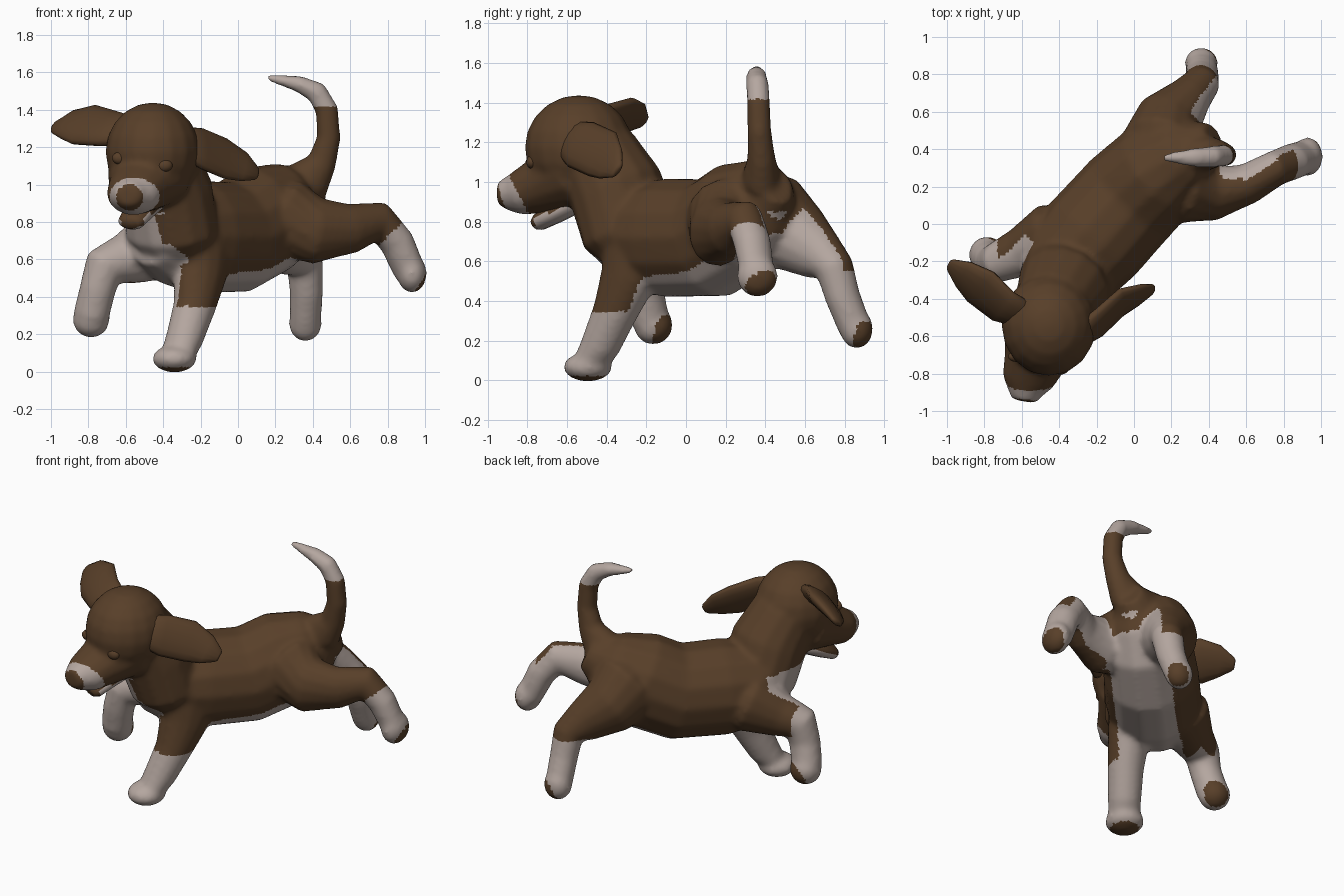
import bpy, bmesh, math
from mathutils import Vector

SIDE = Vector((0.707, -0.707, 0))      # the puppy's left
BACK = Vector((0.707, 0.707, 0))       # towards its tail


def material(name, rgb):
    m = bpy.data.materials.new(name)
    m.diffuse_color = (*rgb, 1)
    return m


BROWN = material("brown fur", (0.098, 0.050, 0.022))
WHITE = material("pale fur", (0.46, 0.385, 0.35))


def tube(bm, pts, ref=SIDE, n=14):
    """Loft elliptical rings (x, y, z, half width along ref, half height) with rounded ends."""
    c = [Vector(p[:3]) for p in pts]
    rings = []
    for i, p in enumerate(pts):
        t = (c[min(i + 1, len(c) - 1)] - c[max(i - 1, 0)]).normalized()
        rings.append((c[i], t, p[3], p[4]))
    (a, ta, wa, ha), (b, tb, wb, hb) = rings[0], rings[-1]
    rings.insert(0, (a - ta * min(wa, ha) * 0.6, ta, wa * 0.65, ha * 0.65))
    rings.append((b + tb * min(wb, hb) * 0.6, tb, wb * 0.65, hb * 0.65))
    loops = []
    for o, t, w, h in rings:
        u = (ref - t * ref.dot(t)).normalized()
        v = t.cross(u)
        loops.append([bm.verts.new(o + u * w * math.cos(k * math.tau / n) + v * h * math.sin(k * math.tau / n))
                      for k in range(n)])
    for p, q in zip(loops, loops[1:]):
        for k in range(n):
            bm.faces.new((p[k], p[(k + 1) % n], q[(k + 1) % n], q[k]))
    bm.faces.new(loops[0][::-1])
    bm.faces.new(loops[-1])


def ball(bm, centre, radii):
    vs = bmesh.ops.create_uvsphere(bm, u_segments=16, v_segments=10, radius=1)["verts"]
    for v in vs:
        v.co = Vector(centre) + Vector([a * r for a, r in zip(v.co, radii)])


def finish(bm, name):
    bmesh.ops.recalc_face_normals(bm, faces=bm.faces)
    me = bpy.data.meshes.new(name)
    bm.to_mesh(me)
    bm.free()
    for m in (BROWN, WHITE):
        me.materials.append(m)
    ob = bpy.data.objects.new(name, me)
    bpy.context.collection.objects.link(ob)
    me.polygons.foreach_set("use_smooth", [True] * len(me.polygons))
    return ob


def fuse(ob, voxel=0.016, smooth=10):
    """Merge overlapping volumes into one skin."""
    r = ob.modifiers.new("fuse", 'REMESH')
    r.mode, r.voxel_size, r.use_smooth_shade = 'VOXEL', voxel, True
    s = ob.modifiers.new("soften", 'SMOOTH')
    s.factor, s.iterations = 0.5, smooth
    me = bpy.data.meshes.new_from_object(ob.evaluated_get(bpy.context.evaluated_depsgraph_get()))
    ob.modifiers.clear()
    ob.data = me
    me.materials.clear()
    for m in (BROWN, WHITE):
        me.materials.append(m)


bm = bmesh.new()
# torso and neck
tube(bm, [(-0.37, -0.25, 0.73, .27, .26), (-0.22, -0.08, 0.72, .30, .305), (-0.02, 0.14, 0.72, .295, .305),
          (0.15, 0.30, 0.82, .28, .305), (0.30, 0.40, 0.92, .2, .22), (0.36, 0.43, 0.95, .13, .15)])
tube(bm, [(-0.43, -0.45, 1.14, .22, .21), (-0.38, -0.355, 0.97, .25, .24), (-0.35, -0.28, 0.74, .27, .23)])
# head and muzzle
ball(bm, (-0.455, -0.54, 1.175), (.255, .275, .265))
tube(bm, [(-0.475, -0.57, 1.05, .235, .19), (-0.53, -0.73, 0.985, .17, .145),
          (-0.57, -0.84, 0.945, .14, .115), (-0.58, -0.895, 0.945, .1, .09)], Vector((1, -0.3, 0)))
# front legs
tube(bm, [(-0.21, -0.22, 0.74, .18, .22), (-0.20, -0.29, 0.52, .13, .155), (-0.235, -0.36, 0.34, .112, .115),
          (-0.285, -0.43, 0.18, .104, .10), (-0.33, -0.49, 0.07, .10, .075)])
tube(bm, [(-0.43, -0.07, 0.68, .19, .2), (-0.6, -0.15, 0.60, .135, .14), (-0.72, -0.2, 0.555, .11, .118),
          (-0.75, -0.205, 0.44, .098, .098), (-0.785, -0.18, 0.3, .1, .095)])
# back legs
tube(bm, [(0.26, 0.20, 0.82, .2, .22), (0.43, 0.165, 0.75, .15, .18), (0.61, 0.215, 0.765, .11, .135),
          (0.76, 0.30, 0.80, .095, .11), (0.85, 0.335, 0.69, .1, .09), (0.92, 0.36, 0.53, .095, .08)])
tube(bm, [(0.14, 0.42, 0.83, .21, .24), (0.19, 0.56, 0.72, .18, .19), (0.30, 0.68, 0.63, .12, .135),
          (0.36, 0.75, 0.565, .1, .1), (0.365, 0.79, 0.42, .092, .088), (0.36, 0.85, 0.27, .085, .085)])
# paws: centre, radii, direction the pad faces
PAWS = [((-0.34, -0.495, 0.068), (.12, .125, .073), (0, 0, -1)),
        ((-0.785, -0.165, 0.28), (.10, .10, .10), (0.4, 0.75, -0.5)),
        ((0.93, 0.36, 0.525), (.08, .105, .105), (0.75, 0.3, -0.6)),
        ((0.36, 0.86, 0.26), (.09, .085, .10), (0.6, 0.6, -0.5))]
for c, r, _ in PAWS:
    ball(bm, c, r)
# tail
tube(bm, [(0.37, 0.38, 1.02, .1, .13), (0.45, 0.38, 1.12, .072, .08), (0.485, 0.37, 1.25, .062, .065),
          (0.475, 0.365, 1.4, .06, .063), (0.42, 0.36, 1.495, .058, .06), (0.32, 0.355, 1.54, .052, .045),
          (0.165, 0.355, 1.57, .025, .018)], Vector((0, 1, 0)))
body = finish(bm, "puppy_body")
fuse(body)


def is_pale(p, n):
    x, y, z = p
    along, side = p.dot(BACK), (x - y + 0.1) * 0.707
    inward = n.dot(SIDE) * (1 if side > 0 else -1) < -0.3
    for c, r, d in PAWS:                                   # brown pads
        d = Vector(d).normalized()
        q = p - Vector(c)
        if q.length < 0.14 and q.dot(d) > 0.045 and n.dot(d) > 0.6:
            return False
    if along < -0.6 and z > 0.8 and y < -0.6:              # muzzle band around a brown nose
        nose = math.hypot(x + 0.58, (z - 0.93)) < 0.072 and n.y < -0.4
        return y < -0.89 + 0.5 * (1.03 - z) and not nose
    if z > 1.42 and y > 0.2:                               # tail tip
        return True
    if z < 0.35:                                           # lower legs
        return True
    if x < -0.58 and z < 0.72 and (x < -0.73 or z < 0.5 or n.y < 0):   # raised front leg
        return True
    if x > 0.7 and x - z > 0.08:                           # left hind foot
        return True
    if y > 0.6 and x < 0.55 and z < 0.55:                  # right hind foot
        return True
    if inward and (z < 0.55 or (along > 0.35 and z < 0.91)):   # inside of legs
        return True
    if along < -0.45 and z < 0.88 and -0.3 < side < 0.14 and n.dot(BACK) < -0.3:   # chest
        return True
    return abs(side) < 0.19 and n.z < -0.4 and z < 0.85    # belly


for f in body.data.polygons:
    f.material_index = int(is_pale(f.center, f.normal))

# lower jaw: pale underneath, brown inside the mouth
bm = bmesh.new()
tube(bm, [(-0.49, -0.56, 0.90, .1, .06), (-0.54, -0.66, 0.84, .085, .05),
          (-0.57, -0.74, 0.80, .075, .045)], Vector((1, -0.3, 0)))
jaw = finish(bm, "lower_jaw")
for f in jaw.data.polygons:
    f.material_index = int(f.normal.z < 0.3 and f.normal.y > -0.6)

# ears: flat leaves
EARS = {"right_ear": ([(-0.6, -0.48, 1.29, .1, .05), (-0.70, -0.44, 1.30, .125, .05),
                       (-0.82, -0.335, 1.32, .145, .045), (-0.91, -0.27, 1.32, .105, .035),
                       (-0.98, -0.22, 1.305, .045, .02)], (0.45, 0.54, 0.7)),
        "left_ear": ([(-0.28, -0.59, 1.22, .1, .05), (-0.19, -0.53, 1.19, .13, .045),
                      (-0.07, -0.42, 1.14, .13, .04), (0.03, -0.38, 1.095, .095, .03),
                      (0.095, -0.35, 1.06, .045, .02)], (-0.2, 0.35, 0.85))}
for name, (pts, ref) in EARS.items():
    bm = bmesh.new()
    tube(bm, pts, Vector(ref))
    finish(bm, name)

# eyes set on the face surface
for name, x, z in (("right_eye", -0.64, 1.14), ("left_eye", -0.39, 1.10)):
    hit, loc, nrm, _ = body.ray_cast(Vector((x, -2, z)), Vector((0, 1, 0)))
    bm = bmesh.new()
    ball(bm, loc + nrm * -0.012 if hit else (x, -0.75, z), (.043, .028, .034))
    finish(bm, name)
